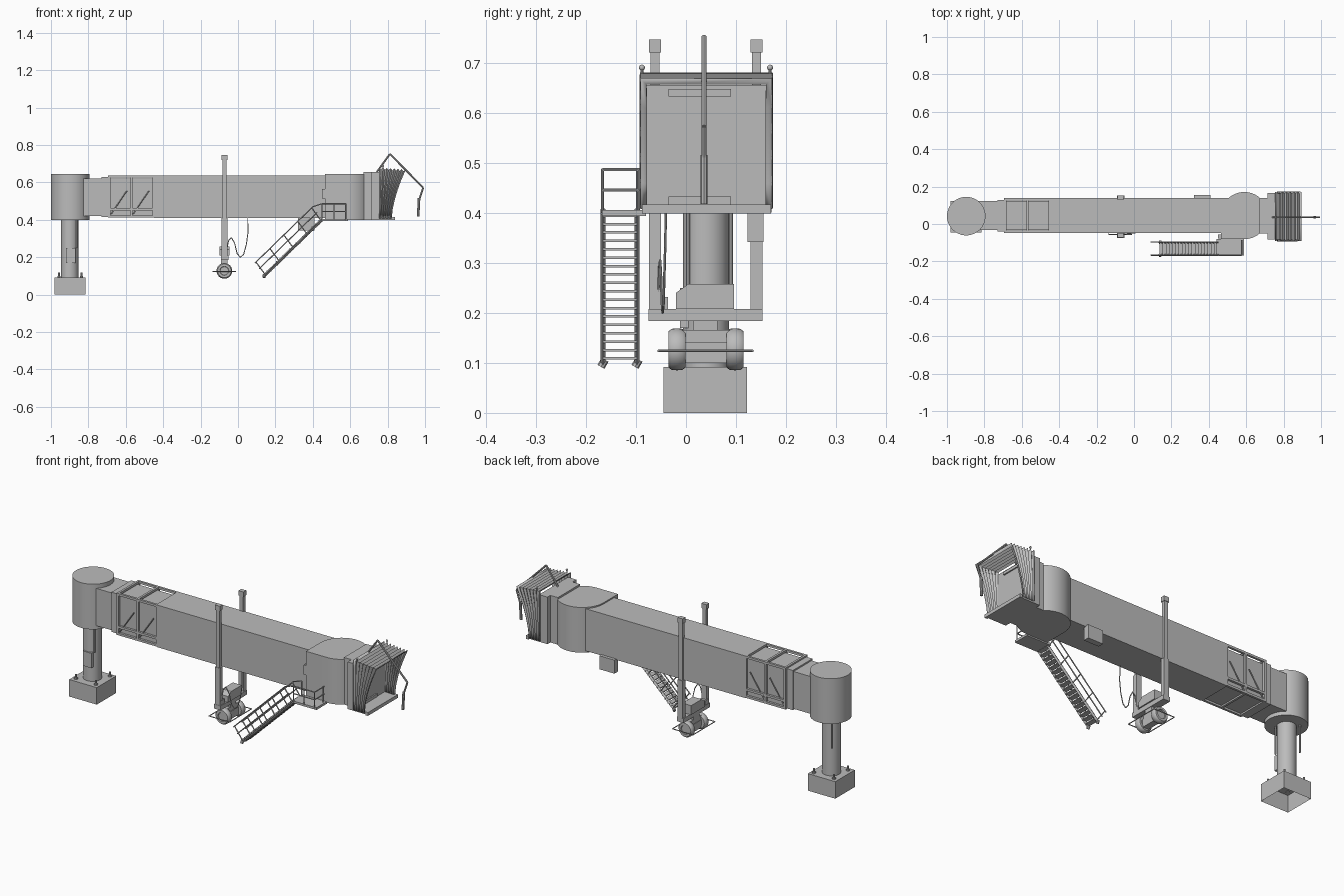
import bpy, bmesh, math
from mathutils import Vector, Matrix

if "Cube" in bpy.data.objects:
    bpy.data.objects.remove(bpy.data.objects["Cube"])

grey = bpy.data.materials.new("light_grey_metal")
grey.diffuse_color = (0.5, 0.5, 0.5, 1)
grey.use_nodes = True
grey.node_tree.nodes["Principled BSDF"].inputs["Base Color"].default_value = grey.diffuse_color
CY = 0.04  # centre line of the bridge


def finish(name, bm):
    bmesh.ops.recalc_face_normals(bm, faces=bm.faces)
    me = bpy.data.meshes.new(name)
    bm.to_mesh(me)
    bm.free()
    me.materials.append(grey)
    ob = bpy.data.objects.new(name, me)
    bpy.context.collection.objects.link(ob)
    bpy.ops.object.select_all(action='DESELECT')
    ob.select_set(True)
    bpy.context.view_layer.objects.active = ob
    bpy.ops.object.shade_smooth_by_angle(angle=math.radians(35))
    return ob


def add_box(bm, x0, x1, y0, y1, z0, z1):
    m = Matrix.Translation(((x0 + x1) / 2, (y0 + y1) / 2, (z0 + z1) / 2)) @ \
        Matrix.Diagonal((x1 - x0, y1 - y0, z1 - z0, 1))
    return bmesh.ops.create_cube(bm, size=1, matrix=m)["verts"]


def add_bar(bm, a, b, r, n=8, r2=None):
    a, b = Vector(a), Vector(b)
    d = b - a
    m = Matrix.Translation((a + b) / 2) @ d.to_track_quat('Z', 'Y').to_matrix().to_4x4()
    bmesh.ops.create_cone(bm, cap_ends=True, segments=n, radius1=r,
                          radius2=r if r2 is None else r2, depth=d.length, matrix=m)


def add_path(bm, pts, r, n=8):
    for a, b in zip(pts, pts[1:]):
        add_bar(bm, a, b, r, n)


def boxes(name, *dims):
    bm = bmesh.new()
    for d in dims:
        add_box(bm, *d)
    return finish(name, bm)


def bars(name, *items, n=8):
    bm = bmesh.new()
    for a, b, r in items:
        add_bar(bm, a, b, r, n)
    return finish(name, bm)


def prism(name, outline, axis, lo, hi):
    bm = bmesh.new()
    put = (lambda p: (p[0], p[1], lo)) if axis == 'z' else (lambda p: (lo, p[0], p[1]))
    f = bm.faces.new([bm.verts.new(put(p)) for p in outline])
    ext = bmesh.ops.extrude_face_region(bm, geom=[f])["geom"]
    step = (0, 0, hi - lo) if axis == 'z' else (hi - lo, 0, 0)
    bmesh.ops.translate(bm, vec=step, verts=[v for v in ext if isinstance(v, bmesh.types.BMVert)])
    return finish(name, bm)


# foundation block, open underneath, with anchor bolts
bm = bmesh.new()
add_box(bm, -0.98, -0.815, -0.045, 0.122, 0, 0.092)
bmesh.ops.delete(bm, geom=[f for f in bm.faces if f.calc_center_median().z < 0.01], context='FACES_ONLY')
finish("foundation_block", bm)
corners = [(-0.897 + sx * 0.06, CY + sy * 0.06) for sx in (-1, 1) for sy in (-1, 1)]
bars("anchor_bolts", *[((x, y, 0.09), (x, y, 0.1), 0.009) for x, y in corners],
     *[((x, y, 0.1), (x, y, 0.117), 0.005) for x, y in corners])

# pedestal and entry rotunda
bars("pedestal_column", ((-0.9, CY, 0.09), (-0.9, CY, 0.42), 0.046), n=32)
bars("rotunda", ((-0.897, CY + 0.002, 0.4), (-0.897, CY + 0.002, 0.645), 0.103), n=48)
boxes("pedestal_box", (-0.92, -0.87, -0.012, 0.03, 0.17, 0.25))
bars("pedestal_conduit", ((-0.863, 0.004, 0.25), (-0.863, 0.004, 0.42), 0.004),
     ((-0.94, 0.09, 0.25), (-0.94, 0.09, 0.42), 0.004))

# tunnels
boxes("inner_tunnel", (-0.83, -0.44, -0.033, 0.122, 0.42, 0.622))
boxes("tunnel_collar", (-0.73, -0.69, -0.04, 0.128, 0.415, 0.63))
boxes("main_tunnel", (-0.45, 0.6, -0.048, 0.138, 0.41, 0.638))

# framed window section: hoops, long rails and diagonal braces
bm = bmesh.new()
y0, y1, z0, z1, t = -0.048, 0.138, 0.412, 0.638, 0.012
posts = (-0.694, -0.576, -0.458)
for x in posts:
    for y in (y0, y1 - t):
        add_box(bm, x, x + t, y, y + t, z0, z1)
    for z in (z0, z1 - t):
        add_box(bm, x, x + t, y0, y1, z, z + t)
for y in (y0, y1 - t):
    for z in (z0, 0.45, z1 - t):
        add_box(bm, posts[0], posts[2] + t, y, y + t, z, z + t)
    for x in posts[:2]:
        add_bar(bm, (x + 0.015, y + t / 2, 0.43), (x + 0.1, y + t / 2, 0.555), 0.003)
finish("window_frame", bm)

# lifting columns with caps, cross beam and motor
for side, y in (("front", -0.0615), ("back", 0.1405)):
    boxes(side + "_lift_column", (-0.083, -0.061, y - 0.009, y + 0.009, 0.2, 0.73),
          (-0.087, -0.057, y - 0.012, y + 0.012, 0.72, 0.746),
          (-0.087, -0.057, y - 0.012, y + 0.012, 0.2, 0.41))
boxes("cross_beam", (-0.092, -0.052, -0.075, 0.153, 0.184, 0.208),
      (-0.09, -0.055, -0.07, -0.036, 0.208, 0.232))
prism("motor_housing", [(-0.02, 0.208), (0.096, 0.208), (0.096, 0.258), (0.005, 0.258), (-0.02, 0.24)],
      'x', -0.098, -0.045)
boxes("wheel_yoke", (-0.09, -0.055, 0.015, 0.063, 0.165, 0.186),
      (-0.088, -0.058, -0.012, 0.092, 0.14, 0.166),
      (-0.09, -0.055, -0.002, 0.082, 0.1, 0.142))
bars("axle", ((-0.073, -0.03, 0.127), (-0.073, 0.11, 0.127), 0.012), n=16)

# rounded tyres, lathed from a half profile
for side, yc in (("front", -0.018), ("back", 0.098)):
    bm = bmesh.new()
    prof = [(0, -0.012), (0.022, -0.012), (0.024, -0.017), (0.036, -0.017), (0.041, -0.011),
            (0.042, 0), (0.041, 0.011), (0.036, 0.017), (0.024, 0.017), (0.022, 0.012), (0, 0.012)]
    vs = [bm.verts.new((-0.073, yc + h, 0.127 + r)) for r, h in prof]
    es = [bm.edges.new(p) for p in zip(vs, vs[1:])]
    bmesh.ops.spin(bm, geom=vs + es, cent=(-0.073, yc, 0.127), axis=(0, 1, 0),
                   angle=math.tau, steps=32, use_duplicate=False)
    bmesh.ops.remove_doubles(bm, verts=bm.verts, dist=1e-5)
    finish(side + "_wheel", bm)

# safety hoop around the wheels
bm = bmesh.new()
add_path(bm, [(-0.135, -0.055, 0.124), (-0.012, -0.055, 0.124), (-0.012, 0.133, 0.124),
              (-0.135, 0.133, 0.124), (-0.135, -0.055, 0.124)], 0.0025)
finish("wheel_safety_hoop", bm)

# hanging power cable
bm = bmesh.new()
ctrl = [(-0.06, 0.24), (-0.05, 0.29), (-0.035, 0.305), (-0.018, 0.275), (-0.005, 0.22), (0.012, 0.2),
        (0.03, 0.215), (0.045, 0.27), (0.053, 0.33), (0.052, 0.41)]
add_path(bm, [(x, -0.055 + 0.015 * i / 9, z) for i, (x, z) in enumerate(ctrl)], 0.0025)
finish("power_cable", bm)

# electrical box hung behind the tunnel
boxes("electrical_box", (0.32, 0.41, 0.123, 0.155, 0.342, 0.415))

# rounded cab with one square corner
arc = [math.radians(-90 + 270 * i / 40) for i in range(41)]
prism("cab", [(0.59 + 0.126 * math.cos(a), 0.045 + 0.126 * math.sin(a)) for a in arc] + [(0.464, -0.081)],
      'z', 0.4, 0.645)
boxes("cab_door_lamp", (0.448, 0.466, -0.078, -0.055, 0.515, 0.565))
boxes("cab_neck", (0.67, 0.722, -0.05, 0.14, 0.4, 0.655))
boxes("canopy_back_frame", (0.715, 0.765, -0.083, 0.165, 0.405, 0.655))
boxes("canopy_floor", (0.715, 0.83, -0.083, 0.165, 0.4, 0.413),
      (0.825, 0.84, -0.088, 0.17, 0.398, 0.416))
boxes("inner_pads", (0.765, 0.772, -0.035, 0.09, 0.632, 0.647),
      (0.765, 0.772, -0.035, 0.09, 0.416, 0.432))

# pleated canopy: a fan of U shaped hoops leaning forward
bm = bmesh.new()
rows, N = [], 14
for i in range(N + 1):
    f = i / N
    inset = 0.0 if i % 2 == 0 else 0.011
    top = 0.68 - 0.012 * f - inset
    ya, yb = -0.091 + inset, 0.172 - inset
    side = [k / 5 for k in range(6)]
    sect = [(ya, s) for s in side] + [(yb, s) for s in reversed(side)]
    rows.append([bm.verts.new((0.755 + f * (0.065 + 0.075 * s ** 1.6), y, 0.408 + (top - 0.408) * s))
                 for y, s in sect])
for a, b in zip(rows, rows[1:]):
    for j in range(len(a) - 1):
        bm.faces.new((a[j], a[j + 1], b[j + 1], b[j]))
canopy = finish("bellows_canopy", bm)
sol = canopy.modifiers.new("thickness", 'SOLIDIFY')
sol.thickness, sol.offset = 0.004, 0

# corner lamps on the canopy
bm = bmesh.new()
for y in (-0.088, 0.168):
    add_bar(bm, (0.775, y, 0.665), (0.775, y, 0.688), 0.003)
    bmesh.ops.create_uvsphere(bm, u_segments=12, v_segments=8, radius=0.006,
                              matrix=Matrix.Translation((0.775, y, 0.69)))
finish("corner_lamps", bm)

# bent feeler arm over the canopy
bm = bmesh.new()
add_path(bm, [(0.742, CY - 0.004, 0.655), (0.812, CY - 0.004, 0.752), (0.99, CY - 0.004, 0.572),
              (0.966, CY - 0.004, 0.5)], 0.005)
add_bar(bm, (0.968, CY - 0.004, 0.515), (0.963, CY - 0.004, 0.418), 0.007)
finish("feeler_arm", bm)

# stair landing and its railing
boxes("stair_landing", (0.44, 0.588, -0.168, -0.08, 0.393, 0.405))
bm = bmesh.new()
for z in (0.445, 0.486):
    add_path(bm, [(0.45, -0.167, z), (0.576, -0.167, z), (0.576, -0.085, z)], 0.003)
for p in ((0.45, -0.167), (0.513, -0.167), (0.576, -0.167), (0.576, -0.095)):
    add_bar(bm, (*p, 0.4), (*p, 0.487), 0.003)
finish("landing_railing", bm)

# stair flight: stringers, treads, rails and feet
low, high = Vector((0.14, 0, 0.1)), Vector((0.45, 0, 0.402))
lift = Vector((-0.05, 0, 0.068))
bm = bmesh.new()
for y in (-0.166, -0.098):
    s = Vector((0, y, 0))
    for off in (Vector((0, 0, 0.005)), Vector((0, 0, -0.004))):
        add_bar(bm, low + s + off, high + s + off, 0.005, 4)
    add_bar(bm, low + s + Vector((0, -0.004, -0.008)), low + s + Vector((0, 0.004, 0.006)), 0.008)
finish("stair_stringers", bm)
boxes("stair_treads", *[(c.x - 0.013, c.x + 0.013, -0.166, -0.098, c.z - 0.002, c.z + 0.003)
                        for c in (low.lerp(high, (i + 0.5) / 18) for i in range(18))])
bm = bmesh.new()
for y in (-0.167, -0.097):
    s = Vector((0, y, 0))
    for k in (0.55, 1):
        add_bar(bm, low + s + lift * k, high + s + lift * k, 0.003)
    for i in range(5):
        p = low.lerp(high, 0.02 + i * 0.24) + s
        add_bar(bm, p, p + lift, 0.003)
    add_bar(bm, high + s + lift, (0.45, y, 0.486), 0.003)
    add_bar(bm, (0.45, y, 0.4), (0.45, y, 0.486), 0.003)
finish("stair_handrails", bm)
